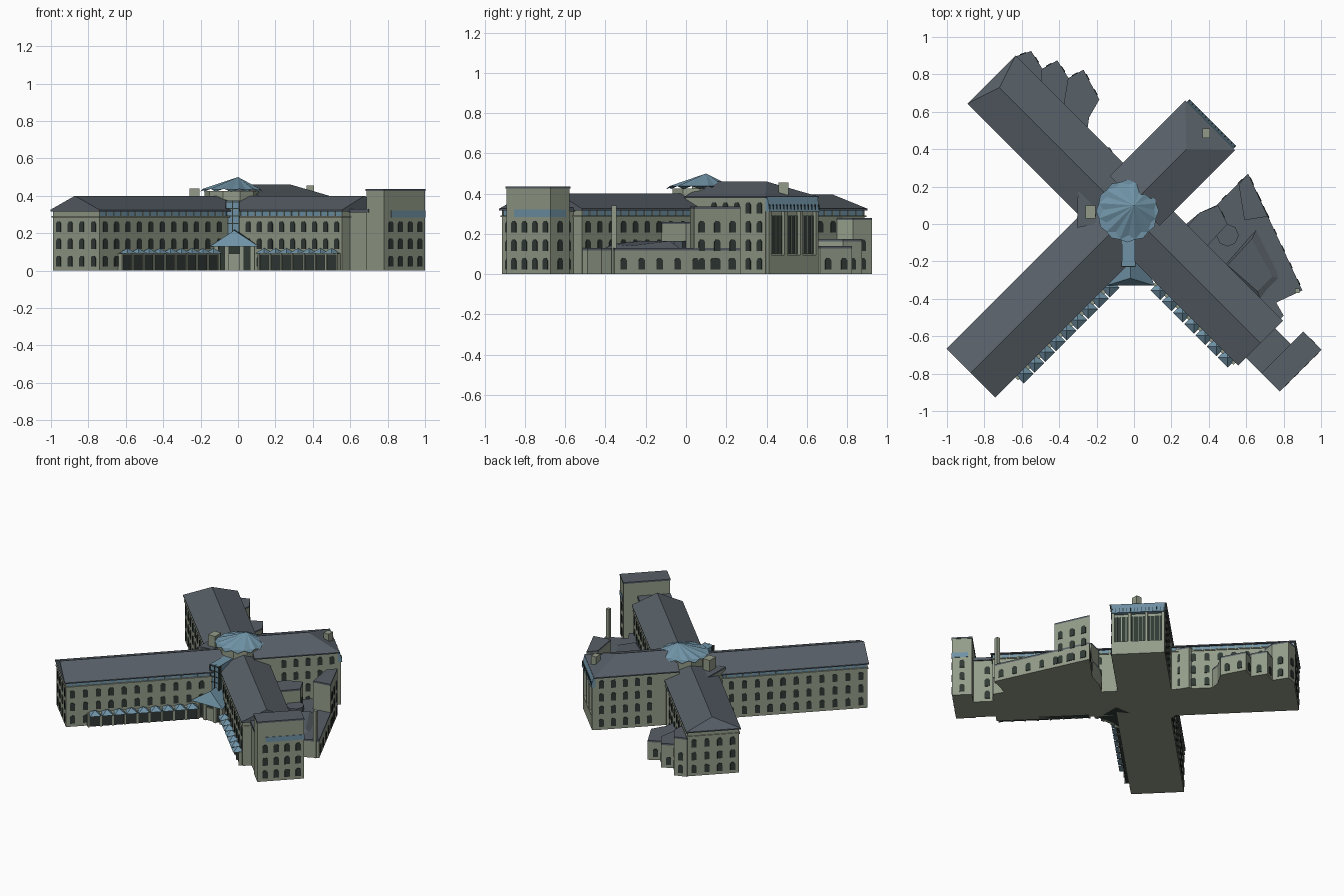
import bpy, bmesh
from math import radians, sin, cos, pi
from mathutils import Matrix, Vector

if "Cube" in bpy.data.objects:
    bpy.data.objects.remove(bpy.data.objects["Cube"])

def material(name, rgb):
    m = bpy.data.materials.new(name)
    m.diffuse_color = (*rgb, 1)
    m.use_nodes = True
    m.node_tree.nodes["Principled BSDF"].inputs["Base Color"].default_value = m.diffuse_color
    return m

WALL = material("stone", (0.29, 0.33, 0.25))
ROOF = material("slate", (0.095, 0.115, 0.135))
DARK = material("window_dark", (0.03, 0.042, 0.036))
GLASS = material("blue_glass", (0.16, 0.29, 0.38))
I = Matrix.Identity(4)

def frame(x, y, deg):
    return Matrix.Translation((x, y, 0)) @ Matrix.Rotation(radians(deg), 4, 'Z')

def mesh(name, verts, faces, mat, M=I):
    me = bpy.data.meshes.new(name)
    me.from_pydata([M @ Vector(v) for v in verts], [], faces)
    bm = bmesh.new()
    bm.from_mesh(me)
    bmesh.ops.recalc_face_normals(bm, faces=bm.faces)
    bm.to_mesh(me)
    bm.free()
    me.materials.append(mat)
    ob = bpy.data.objects.new(name, me)
    bpy.context.collection.objects.link(ob)
    return ob

def prism_data(lo, hi, base=0):
    n = len(lo)
    f = [tuple(base + i for i in range(n)), tuple(base + n + i for i in range(n))]
    f += [(base + i, base + (i + 1) % n, base + n + (i + 1) % n, base + n + i) for i in range(n)]
    return list(lo) + list(hi), f

def prism(name, pts, z0, z1, mat, M=I):
    v, f = prism_data([(x, y, z0) for x, y in pts], [(x, y, z1) for x, y in pts])
    return mesh(name, v, f, mat, M)

def rect(x0, x1, y0, y1):
    return [(x0, y0), (x1, y0), (x1, y1), (x0, y1)]

def boxes(name, items, mat, M=I):
    """many boxes (x0, x1, y0, y1, z0, z1) in one mesh"""
    V, F = [], []
    for x0, x1, y0, y1, z0, z1 in items:
        r = rect(x0, x1, y0, y1)
        v, f = prism_data([(*p, z0) for p in r], [(*p, z1) for p in r], len(V))
        V += v
        F += f
    return mesh(name, V, F, mat, M)

def windows(name, a, b, n, rows, M=I, w=0.034, h=0.056):
    """arched windows in a grid on the wall a-b (outside on the right)"""
    a, b = Vector(a), Vector(b)
    d = (b - a).normalized()
    out = Vector((d.y, -d.x)) * 0.004
    prof = [(-w/2, 0), (w/2, 0), (w/2, h*.8), (w*.25, h), (-w*.25, h), (-w/2, h*.8)]
    V, F = [], []
    for i in range(n):
        c = a + (b - a) * (i + 0.5) / n
        for z in rows:
            ring = [[(*(c + d*s + out*k), z + t) for s, t in prof] for k in (-1, 1)]
            v, f = prism_data(*ring, len(V))
            V += v
            F += f
    mesh(name, V, F, DARK, M)

ROWS = [0.023, 0.115, 0.207]

def wing(name, M, L, w, eave, ridge, hip=0, band=True, o=0.01):
    """long block, glazed eaves strip, cornice and pitched roof; x=0 is the outer end"""
    h = w / 2
    top = eave - 0.036 if band else eave
    prism(name + "_walls", rect(-L, 0, -h, h), 0, top, WALL, M)
    if band:
        prism(name + "_eaves_glazing", rect(-L, -.004, -h + .004, h - .004), top, eave, GLASS, M)
        prism(name + "_cornice", rect(-L, .006, -h - .006, h + .006), top - .006, top + .002, WALL, M)
        n = int(L / .055)
        bars = [(-i*.055 - .006, -i*.055, -h, h, top, eave) for i in range(n)]
        bars += [(-.01, 0, y*h/3.5 - .003, y*h/3.5 + .003, top, eave) for y in range(-3, 4)]
        boxes(name + "_eaves_mullions", bars, WALL, M)
    k = h + o
    e2 = eave - .008
    V = [(x, y, z) for z in (e2, eave) for x, y in rect(-L, o, -k, k)]
    V += [(-L, 0, ridge), (o - hip, 0, ridge)]
    F = [(0, 1, 2, 3), (0, 1, 5, 4), (1, 2, 6, 5), (2, 3, 7, 6), (3, 0, 4, 7),
         (4, 5, 9, 8), (5, 6, 9), (6, 7, 8, 9), (7, 4, 8)]
    mesh(name + "_roof", V, F, ROOF, M)

# four wings forming an X
SW, NW = frame(-.865, -.79, 225), frame(-.755, .765, 135)
NE, SE = frame(.4, .52, 45), frame(.67, -.63, -45)
wing("southwest_wing", SW, 1.15, .35, .325, .40)
wing("northwest_wing", NW, 1.03, .345, .325, .395, hip=.06)
wing("northeast_wing", NE, .56, .355, .385, .46, hip=.18, band=False)
wing("southeast_wing", SE, .97, .32, .325, .40)
for name, M, L, w, n, rows in [("southwest", SW, .95, .35, 11, ROWS), ("northwest", NW, .80, .345, 9, ROWS),
                               ("northeast", NE, .40, .355, 5, ROWS + [.30]), ("southeast", SE, .75, .32, 9, ROWS)]:
    windows(name + "_windows_a", (-L, -w/2), (0, -w/2), n, rows, M)
    windows(name + "_windows_b", (0, w/2), (-L, w/2), n, rows, M)
    if name in ("southwest", "northwest"):
        windows(name + "_end_windows", (0, -w/2), (0, w/2), 4, ROWS, M)

# tall glazed bays on the northeast end
boxes("end_glazing", [(0, .004, y - .045, y + .045, .10, .29) for y in (-.11, 0, .11)], DARK, NE)
boxes("end_piers", [(0, .022, y - .009, y + .009, 0, .31) for y in (-.165, -.055, .055, .165)]
      + [(0, .022, -.174, .174, 0, .095)], WALL, NE)
boxes("end_glazing_bars", [(0, .008, y - .002, y + .002, .10, .29)
      for y in (-.14, -.11, -.08, -.03, 0, .03, .08, .11, .14)], WALL, NE)
v, f = prism_data([(0, -.177, .31), (.03, -.177, .31), (.012, -.177, .383), (0, -.177, .383)],
                  [(0, .177, .31), (.03, .177, .31), (.012, .177, .383), (0, .177, .383)])
mesh("end_upper_glass", v, f, GLASS, NE)
boxes("end_upper_bars", [(0, .028, i*.0245 - .002, i*.0245 + .002, .31, .345) for i in range(-7, 8)], DARK, NE)
boxes("chimneys", [(.365, .405, .46, .51, .36, .455), (-.26, -.205, .03, .10, .30, .44),
                   (.86, .885, -.37, -.345, 0, .34)], WALL)

# south-east end tower and its link
TW = frame(.8425, -.735, 45)
prism("link_walls", rect(-.02, .15, -.10, .10), 0, .31, WALL, SE)
prism("link_roof", rect(-.02, .15, -.11, .11), .31, .33, ROOF, SE)
windows("link_windows", (.075, .10), (0, .10), 1, ROWS, SE)
prism("tower_walls", rect(-.155, .155, -.066, .066), 0, .425, WALL, TW)
prism("tower_glass_band", rect(-.10, .158, -.069, .04), .285, .32, GLASS, TW)
prism("tower_roof", rect(-.158, .158, -.069, .069), .425, .436, ROOF, TW)
windows("tower_front_windows", (-.14, -.066), (.155, -.066), 4, ROWS, TW)
windows("tower_side_windows", (.155, -.066), (.155, .066), 1, ROWS, TW)

def block(name, pts, h, sides=(), rows=ROWS[:1], lift=0):
    """flat-roofed addition; sides = (edge index, window count)"""
    prism(name + "_walls", pts, 0, h - .012, WALL)
    prism(name + "_roof", pts, h - .012, h, ROOF)
    for i, n in sides:
        windows(f"{name}_windows_{i}", pts[i], pts[(i + 1) % len(pts)], n, rows)

# wedge-shaped annex on the east side
block("annex", [(.22, -.05), (.70, -.60), (.80, -.49), (.76, -.42), (.90, -.355), (.61, .27), (.44, .10), (.35, .06)],
      .13, [(4, 7), (5, 2)])
block("annex_wedge", [(.59, .02), (.715, .04), (.61, .27), (.56, .21)], .335, [(1, 3)], ROWS)
block("annex_step", [(.27, -.03), (.38, -.13), (.50, 0), (.45, .10), (.35, .06)], .26, [(2, 1)], ROWS[:2])
prism("annex_turret", [(.50 + .06*cos(i*pi/4), -.06 + .06*sin(i*pi/4)) for i in range(8)], .12, .165, ROOF)
v, f = prism_data([(.45, -.26, .12), (.68, -.42, .12), (.80, -.30, .12), (.66, -.02, .12)],
                  [(.50, -.22, .165), (.66, -.36, .15), (.74, -.28, .14), (.63, -.08, .165)])
mesh("annex_sloping_roof", v, f, ROOF)

# stepped bays on the northwest wing
block("bay_tall", [(-.50, .71), (-.49, .83), (-.55, .925), (-.635, .895), (-.62, .80)], .28, [(1, 1), (2, 1)], ROWS[:2])
block("bay_middle", [(-.38, .60), (-.35, .78), (-.41, .875), (-.50, .825), (-.52, .72)], .175, [(1, 1), (2, 1)])
block("bay_low", [(-.25, .50), (-.24, .57), (-.185, .665), (-.27, .825), (-.36, .775), (-.42, .64)], .14, [(2, 2), (3, 1)])
block("west_core", [(-.20, .0), (-.21, .18), (-.30, .17), (-.305, -.02)], .36)
block("north_core", [(-.05, .28), (-.13, .41), (-.22, .40), (-.20, .25)], .31)

# central drum with a pleated glass roof
C = (-.035, .07)
prism("core_drum", [(C[0] + .145*cos(i*pi/5), C[1] + .145*sin(i*pi/5)) for i in range(10)], 0, .425, WALL)
n = 24
V = [(C[0] + r*cos(2*pi*i/n), C[1] + r*sin(2*pi*i/n), z) for i in range(n)
     for r, z in [((.168, .422), (.158, .437))[i % 2]]] + [(0, .10, .50)]
mesh("central_glass_roof", V, [(i, (i + 1) % n, n) for i in range(n)] + [tuple(range(n))], GLASS)

# entrance: glazed stair, flared canopy, doors
prism("entrance_stair_glass", rect(-.065, .005, -.225, -.05), .12, .375, GLASS)
boxes("entrance_bars", [(x - .003, x + .003, -.23, -.2, .12, .375) for x in (-.065, -.03, .005)]
      + [(-.065, .005, -.229, -.2, z, z + .004) for z in (.25, .29, .33, .365)], DARK)
prism("entrance_lobby", rect(-.11, .07, -.28, -.10), 0, .13, DARK)
boxes("entrance_posts", [(x - .012, x + .012, -.30, -.276, 0, .135) for x in (-.115, -.06, .02, .075)]
      + [(-.06, .02, -.29, -.27, 0, .09)], WALL)
mesh("entrance_canopy",
     [(-.15, -.33, .13), (.11, -.33, .13), (.03, -.13, .15), (-.08, -.13, .15), (-.02, -.29, .215), (-.02, -.13, .225)],
     [(0, 1, 2, 3), (0, 1, 4), (1, 2, 5, 4), (2, 3, 5), (3, 0, 4, 5)], GLASS)

# ground-floor arcades with small pyramid canopies
def arcade(name, a, b, n, deg):
    a, b = Vector(a), Vector(b)
    V, F = [], []
    step = (b - a).length / (n - 1)
    for i in range(n):
        c, k = step * i, len(V)
        V += [(c + x, y, .09) for x, y in rect(-.037, .037, -.037, .037)] + [(c, 0, .12)]
        F += [(k, k+1, k+2, k+3)] + [(k + j, k + (j + 1) % 4, k + 4) for j in range(4)]
    M = frame(a.x, a.y, deg)
    mesh(name + "_canopies", V, F, GLASS, M)
    e = step * (n - .5)
    boxes(name + "_glazing", [(-step/2, e, .005, .05, 0, .088)], DARK, M)
    boxes(name + "_posts", [(step*(i - .5) - .006, step*(i - .5) + .006, -.003, .03, 0, .092)
                            for i in range(n + 1)] + [(-step/2, e, .0, .05, .086, .094)], WALL, M)

arcade("west_arcade", (-.59, -.80), (-.13, -.34), 9, 45)
arcade("east_arcade", (.14, -.355), (.50, -.715), 7, -45)
# the east arcade's glazing lies on the wing side of its canopies (local +y)
